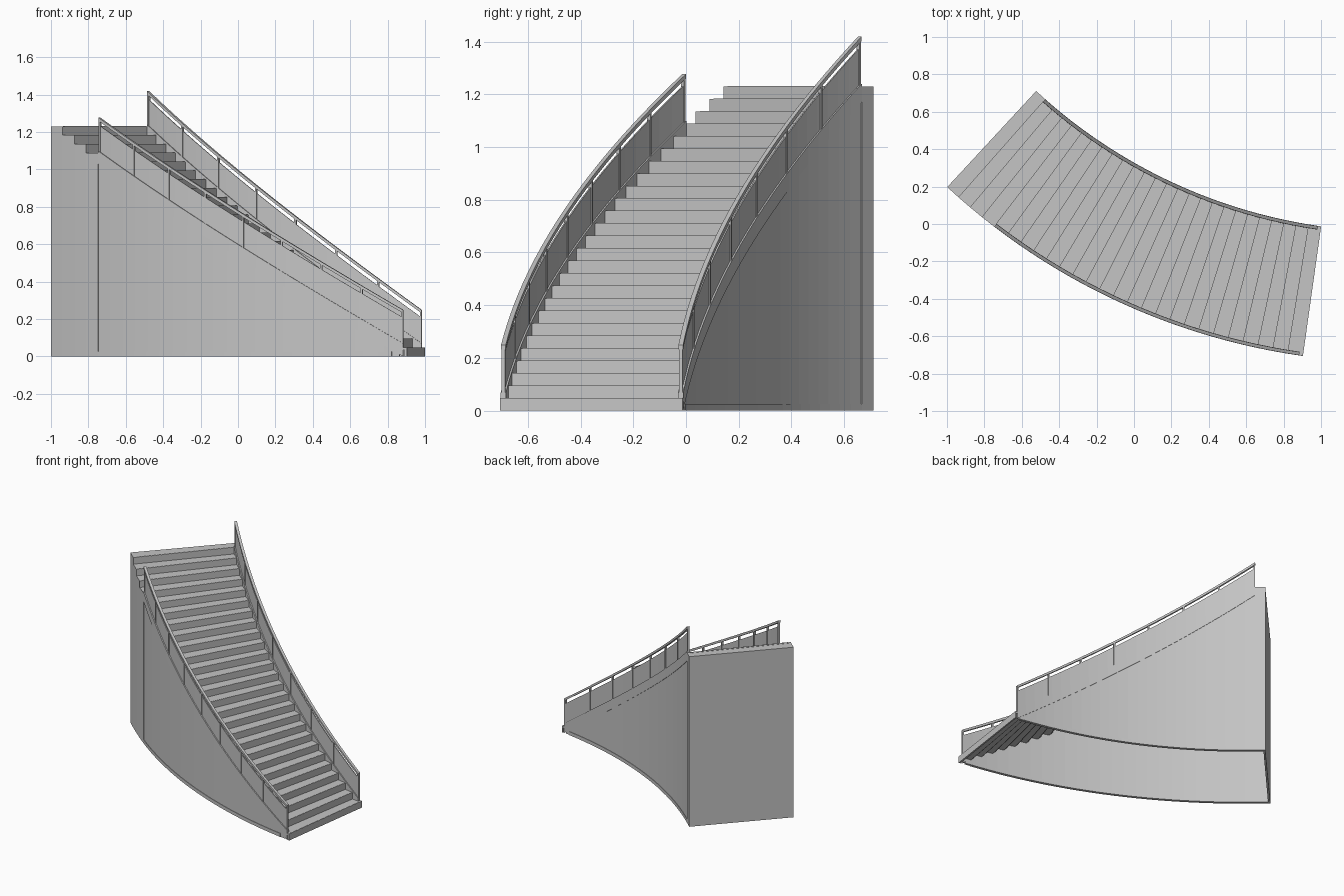
import bpy, bmesh, math

if "Cube" in bpy.data.objects:
    bpy.data.objects.remove(bpy.data.objects["Cube"])

# Curved stair: everything is a swept box around one vertical axis
CX, CY = 1.393, 2.78
R_IN, R_OUT = 2.82, 3.52
A0, A1 = 262.0, 227.2          # bottom and top angles, degrees
N = 26
S = (A0 - A1) / N              # angle per step
H = 1.23 / N                   # riser height

grey = bpy.data.materials.new("light grey")
grey.diffuse_color = (0.56, 0.56, 0.56, 1)
grey.use_nodes = True
grey.node_tree.nodes["Principled BSDF"].inputs["Base Color"].default_value = grey.diffuse_color


def nose(a):
    """Height of the line through the step noses."""
    return H * (1 + (A0 - a) / S)


def spread(a, b, n):
    return [a + (b - a) * i / n for i in range(n + 1)]


def arc_box(bm, r0, r1, angles, lo, hi):
    """Box section r0..r1, lo(a)..hi(a), swept through the angles."""
    f_lo = lo if callable(lo) else (lambda a: lo)
    f_hi = hi if callable(hi) else (lambda a: hi)
    rings = []
    for a in angles:
        c, s = math.cos(math.radians(a)), math.sin(math.radians(a))
        rings.append([bm.verts.new((CX + r * c, CY + r * s, z)) for r, z in
                      ((r0, f_lo(a)), (r1, f_lo(a)), (r1, f_hi(a)), (r0, f_hi(a)))])
    for p, q in zip(rings, rings[1:]):
        for i in range(4):
            j = (i + 1) % 4
            bm.faces.new((p[i], p[j], q[j], q[i]))
    bm.faces.new(rings[0][::-1])
    bm.faces.new(rings[-1])


def finish(bm, name):
    bmesh.ops.recalc_face_normals(bm, faces=bm.faces)
    me = bpy.data.meshes.new(name)
    bm.to_mesh(me)
    bm.free()
    me.materials.append(grey)
    ob = bpy.data.objects.new(name, me)
    bpy.context.collection.objects.link(ob)


# Treads, risers and nosing strips (open underneath)
treads, risers, strips = bmesh.new(), bmesh.new(), bmesh.new()
for k in range(1, N + 1):
    a, b, z = A0 - (k - 1) * S, A0 - k * S, k * H
    ri = R_IN if k in (1, N) else R_IN + 0.005
    ro = R_OUT if k == 1 or k > N - 4 else R_OUT - 0.005
    arc_box(treads, ri, ro, [a, b], z - 0.012, z)
    arc_box(risers, ri, ro, [a, a - 0.2], z - H, z - 0.012)
    arc_box(strips, ri + 0.02, ro - 0.02, [a - 0.02, a - 0.26], z, z + 0.0015)
finish(treads, "treads")
finish(risers, "risers")
finish(strips, "nosing_strips")

# Back wall under the top step
bm = bmesh.new()
arc_box(bm, R_IN, R_OUT, [A1 + 0.25, A1], 0, N * H - 0.012)
finish(bm, "back_wall")

# Each side: wall radii, rail radius, steps left bare at the top, post count
for side, w0, w1, f0, f1, rail_r, bare, posts in (
        ("inner", R_IN + 0.003, R_IN + 0.02, R_IN, R_IN + 0.02, R_IN + 0.01, 1, 8),
        ("outer", R_OUT - 0.02, R_OUT - 0.003, R_OUT - 0.02, R_OUT, R_OUT - 0.01, 4, 9)):
    end = A1 + bare * S
    start = A0 - 0.25 * S
    run = spread(start, end, N - bare)

    # Side wall, with stepped blocks past the end of the railing
    bm = bmesh.new()
    arc_box(bm, w0, w1, spread(A0 - 0.5 * S, end, N - bare), 0, lambda a: nose(a) - 0.055)
    for k in range(N - bare + 1, N + 1):
        arc_box(bm, f0, f1, [A0 - (k - 1) * S, A0 - k * S], 0, k * H - 0.012)
    finish(bm, side + "_wall")

    # Base band
    bm = bmesh.new()
    arc_box(bm, f0, f1, spread(A0 - S, end, N - bare), 0, 0.025)
    finish(bm, side + "_base_band")

    # Sloped stringer
    bm = bmesh.new()
    arc_box(bm, f0, f1, run, lambda a: max(0, nose(a) - 0.06), lambda a: nose(a) + 0.01)
    finish(bm, side + "_stringer")

    # Infill panel
    bm = bmesh.new()
    arc_box(bm, rail_r - 0.003, rail_r + 0.003, run,
            lambda a: nose(a) + 0.008, lambda a: nose(a) + 0.148)
    finish(bm, side + "_panel")

    # Handrail
    bm = bmesh.new()
    arc_box(bm, rail_r - 0.009, rail_r + 0.009, run,
            lambda a: nose(a) + 0.172, lambda a: nose(a) + 0.189)
    finish(bm, side + "_handrail")

    # Posts
    bm = bmesh.new()
    half = math.degrees(0.005 / rail_r)
    for a in spread(start - half, end + half, posts - 1):
        arc_box(bm, rail_r - 0.007, rail_r + 0.007, [a + half, a - half],
                lambda t: nose(t) + 0.005, lambda t: nose(t) + 0.175)
    finish(bm, side + "_posts")
